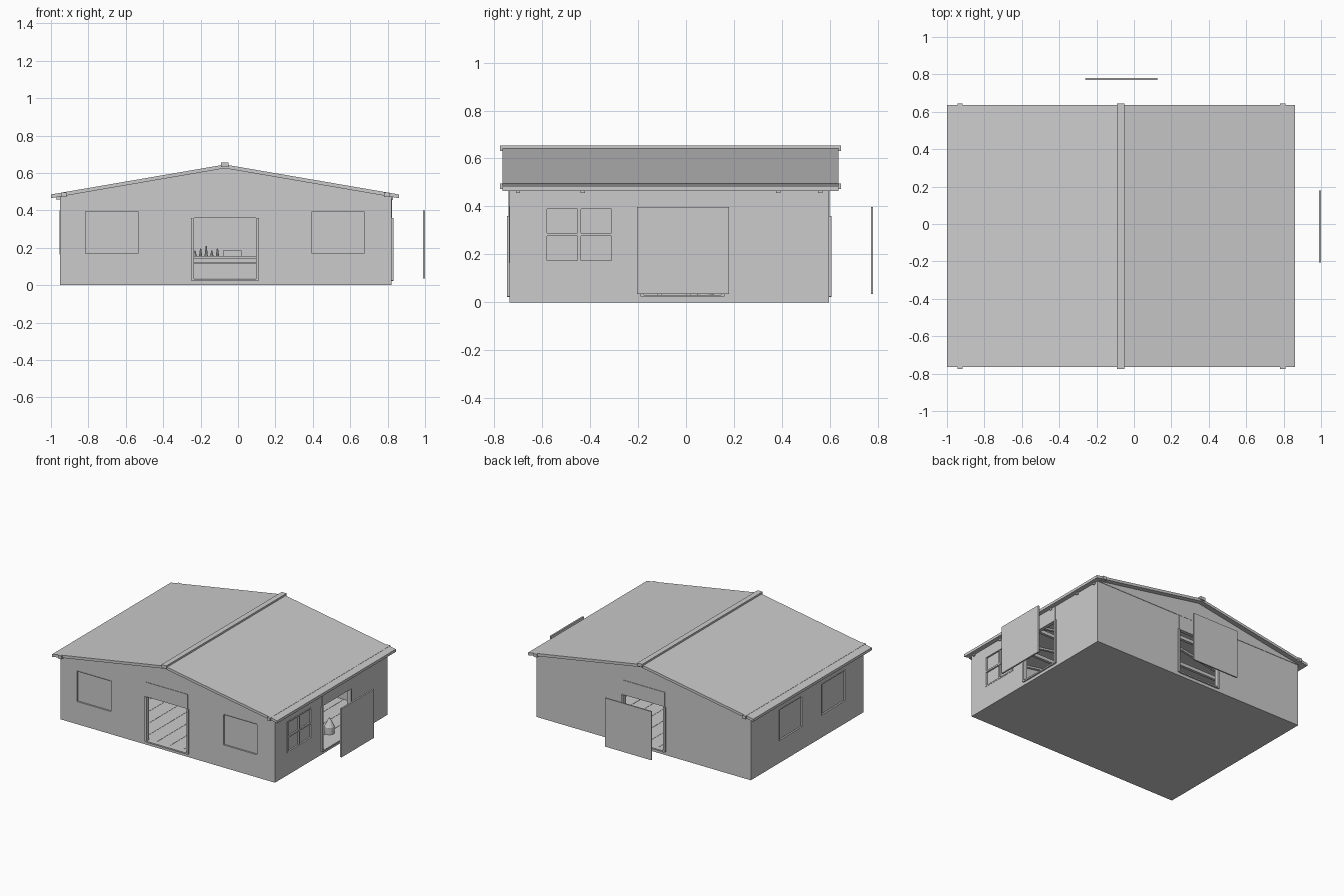
import bpy, bmesh, math
from mathutils import Vector

if "Cube" in bpy.data.objects:
    bpy.data.objects.remove(bpy.data.objects["Cube"])

grey = bpy.data.materials.new("plain_grey")
grey.diffuse_color = (0.6, 0.6, 0.6, 1)
grey.use_nodes = True
grey.node_tree.nodes["Principled BSDF"].inputs["Base Color"].default_value = grey.diffuse_color

X0, X1, Y0, Y1 = -0.952, 0.82, -0.735, 0.595   # outer wall faces
T = 0.022                                      # wall thickness
RX, RZ, SLOPE = -0.07, 0.645, 0.172            # ridge position and roof pitch


def finish(name, bm):
    bmesh.ops.recalc_face_normals(bm, faces=bm.faces)
    me = bpy.data.meshes.new(name)
    bm.to_mesh(me)
    bm.free()
    me.materials.append(grey)
    ob = bpy.data.objects.new(name, me)
    bpy.context.collection.objects.link(ob)
    return ob


def box(name, x0, x1, y0, y1, z0, z1):
    bm = bmesh.new()
    bmesh.ops.create_cube(bm, size=1)
    for v in bm.verts:
        v.co = Vector(((x0 + x1) / 2 + v.co.x * (x1 - x0),
                       (y0 + y1) / 2 + v.co.y * (y1 - y0),
                       (z0 + z1) / 2 + v.co.z * (z1 - z0)))
    return finish(name, bm)


def prism(name, pts, y0, y1):
    """Extrude an x-z profile along y."""
    bm = bmesh.new()
    f = bm.faces.new([bm.verts.new((x, y0, z)) for x, z in pts])
    new = bmesh.ops.extrude_face_region(bm, geom=[f])["geom"]
    for v in new:
        if isinstance(v, bmesh.types.BMVert):
            v.co.y = y1
    return finish(name, bm)


def cone(name, x, y, z, r1, r2, h, seg=12):
    bm = bmesh.new()
    bmesh.ops.create_cone(bm, cap_ends=True, segments=seg, radius1=r1, radius2=r2, depth=h)
    bmesh.ops.translate(bm, verts=bm.verts, vec=(x, y, z + h / 2))
    return finish(name, bm)


def plate(name, wall, u0, u1, z0, z1, d0, d1):
    """Box on a wall: u runs along the wall, d points outwards."""
    if wall == "front":
        return box(name, u0, u1, Y0 - d1, Y0 - d0, z0, z1)
    if wall == "back":
        return box(name, u0, u1, Y1 + d0, Y1 + d1, z0, z1)
    if wall == "left":
        return box(name, X0 - d1, X0 - d0, u0, u1, z0, z1)
    return box(name, X1 + d0, X1 + d1, u0, u1, z0, z1)


def border(name, wall, u0, u1, z0, z1, w, d0, d1):
    for a, b, c, d in ((u0, u0 + w, z0, z1), (u1 - w, u1, z0, z1),
                       (u0 + w, u1 - w, z0, z0 + w), (u0 + w, u1 - w, z1 - w, z1)):
        plate(name, wall, a, b, c, d, d0, d1)


windows = [("front", -0.82, -0.53), ("front", 0.39, 0.68), ("right", -0.59, -0.30),
           ("left", -0.52, -0.24), ("left", -0.01, 0.26)]
doors = [("front", -0.24, 0.10), ("back", -0.24, 0.10), ("right", -0.18, 0.15)]
WZ0, WZ1, DZ0, DZ1 = 0.165, 0.40, 0.03, 0.36

# Wall shell with hollow room, windows and doorways cut out
walls = box("walls", X0, X1, Y0, Y1, 0, 0.47)
cutters = [box("room_cutter", X0 + T, X1 - T, Y0 + T, Y1 - T, 0.02, 0.6)]
cutters += [plate("window_cutter", w, a, b, WZ0, WZ1, -0.05, 0.05) for w, a, b in windows]
cutters += [plate("door_cutter", w, a, b, DZ0, DZ1, -0.05, 0.05) for w, a, b in doors]
for c in cutters:
    m = walls.modifiers.new("cut", "BOOLEAN")
    m.operation, m.solver, m.object = "DIFFERENCE", "EXACT", c
dg = bpy.context.evaluated_depsgraph_get()
mesh = bpy.data.meshes.new_from_object(walls.evaluated_get(dg))
walls.modifiers.clear()
walls.data = mesh
for c in cutters:
    bpy.data.objects.remove(c)

# Floor boards running front to back
n = 16
step = (X1 - X0 - 2 * T) / n
for i in range(n):
    a = X0 + T + i * step
    box("floor_board", a + 0.001, a + step - 0.001, Y0 + T, Y1 - T, 0.018, 0.03)

# Windows: thin frames and recessed panes
for w, a, b in windows:
    bars = w == "right"
    border("window_frame", w, a, b, WZ0, WZ1, 0.010 if bars else 0.005, -0.016, 0.002)
    plate("window_pane", w, a, b, WZ0, WZ1, -0.014, -0.010)
    if bars:
        mid, mz = (a + b) / 2, (WZ0 + WZ1) / 2
        plate("window_upright_bar", w, mid - 0.007, mid + 0.007, WZ0, WZ1, -0.012, 0.001)
        plate("window_cross_bar", w, a, b, mz - 0.006, mz + 0.006, -0.012, 0.001)

# Doorways: posts, sill and header board
for w, a, b in doors:
    for p, q in ((a - 0.01, a + 0.005), (b - 0.004, b + 0.011)):
        plate("door_post", w, p, q, 0.025, DZ1, -T, 0.011)
    plate("door_sill", w, a, b, 0.022, 0.032, -T, 0.011)
    plate("door_header", w, a - 0.002, b + 0.002, DZ1, 0.468, -0.002, 0.004)

# Detached door leaves standing off the right and back walls
box("right_door_leaf", 0.988, 1.0, -0.205, 0.18, 0.035, 0.398)
box("back_door_leaf", -0.26, 0.125, 0.77, 0.78, 0.035, 0.398)


def roof_z(x, drop=0.0):
    return RZ - SLOPE * abs(x - RX) - drop


# Gable ends
for y0, y1 in ((Y0 - 0.003, Y0 + T), (Y1 - T, Y1 + 0.003)):
    prism("gable", [(X0, 0.47), (X1, 0.47), (X1, roof_z(X1, 0.02)),
                    (RX, roof_z(RX, 0.02)), (X0, roof_z(X0, 0.02))], y0, y1)

# Roof slopes, rafters beneath them, and eave purlins
for side, xe, xp in (("left", -1.0, -0.93), ("right", 0.86, 0.795)):
    prism(side + "_roof", [(RX, RZ), (xe, roof_z(xe)), (xe, roof_z(xe, 0.02)),
                           (RX, RZ - 0.02)], -0.765, 0.635)
    for y in (-0.70, -0.43, -0.16, 0.11, 0.385, 0.56):
        xr = xe - math.copysign(0.03, xe)
        prism("rafter", [(RX, RZ - 0.02), (xr, roof_z(xr, 0.02)), (xr, roof_z(xr, 0.034)),
                         (RX, RZ - 0.034)], y - 0.009, y + 0.009)
    box("eave_purlin", xp - 0.014, xp + 0.014, -0.775, 0.645, 0.472, roof_z(xp) - 0.001)

# Ridge cap
box("ridge_cap", RX - 0.02, RX + 0.02, -0.775, 0.645, 0.632, 0.655)

# Tie beams across the room
for y in (-0.43, -0.16, 0.11, 0.385):
    box("tie_beam", X0 + T, X1 - T, y - 0.01, y + 0.01, 0.445, 0.47)

# Work table with a shelf and small items
box("table_top", -0.36, 0.24, -0.12, 0.03, 0.14, 0.155)
box("table_shelf", -0.34, 0.22, -0.11, 0.02, 0.115, 0.125)
for x in (-0.35, 0.22):
    for y in (-0.11, 0.01):
        box("table_leg", x - 0.008, x + 0.008, y - 0.008, y + 0.008, 0.03, 0.14)
box("table_crate", -0.08, 0.02, -0.07, -0.01, 0.155, 0.185)
for i in range(5):
    cone("table_bottle", -0.23 + 0.03 * i, -0.05 + 0.02 * (i % 2), 0.155, 0.009, 0.003,
         0.03 + 0.012 * (i % 3), 8)

# Pot with a tall tapered lid near the right doorway
cone("pot", 0.70, 0.08, 0.03, 0.035, 0.035, 0.05)
cone("pot_lid", 0.70, 0.08, 0.08, 0.036, 0.005, 0.06)
